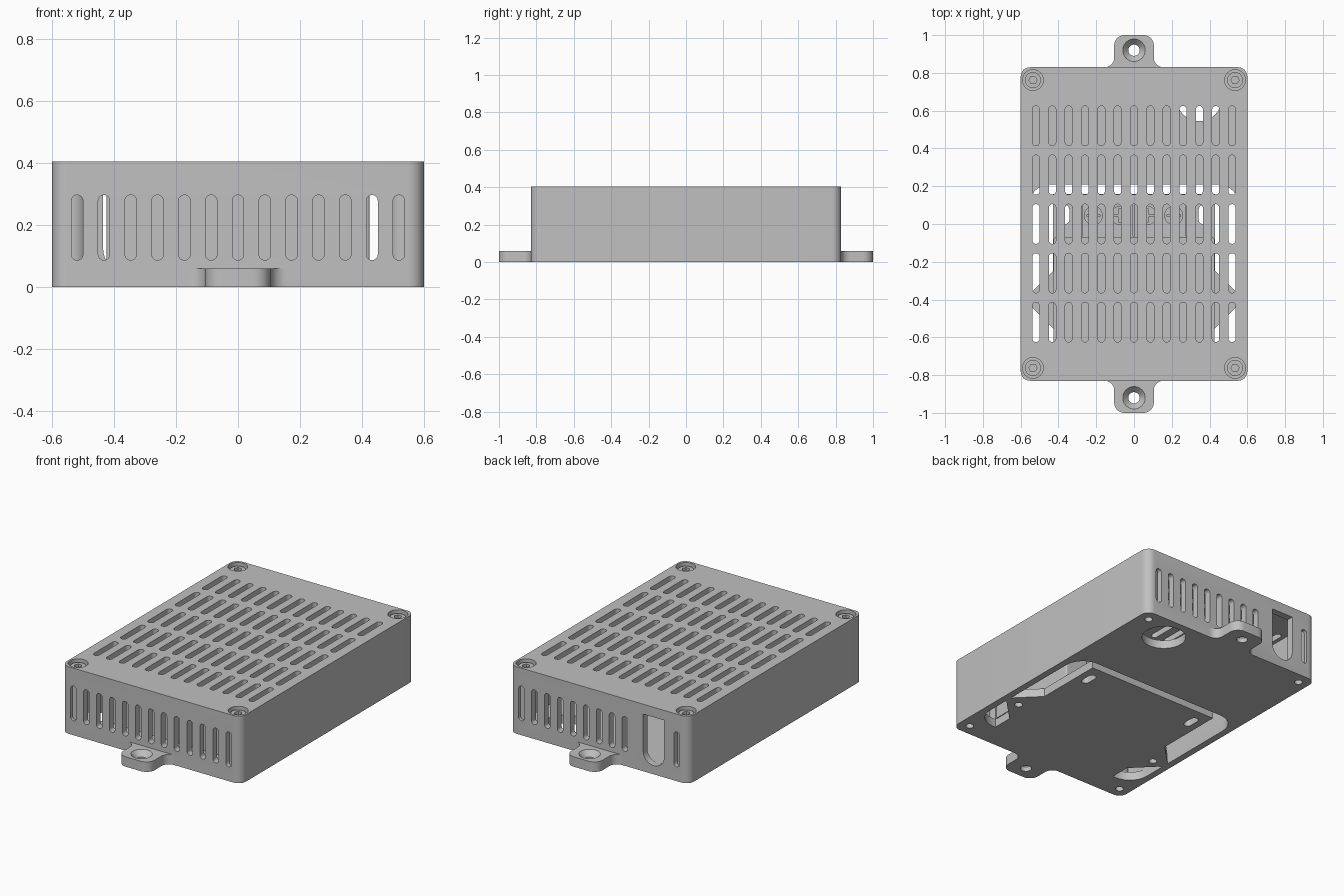
import bpy, bmesh
from math import pi, cos, sin
from mathutils import Matrix

cube = bpy.data.objects.get("Cube")
if cube:
    bpy.data.objects.remove(cube, do_unlink=True)


def material(name, rgb):
    m = bpy.data.materials.new(name)
    m.use_nodes = True
    m.diffuse_color = (*rgb, 1)
    bsdf = next(n for n in m.node_tree.nodes if n.type == 'BSDF_PRINCIPLED')
    bsdf.inputs["Base Color"].default_value = (*rgb, 1)
    return m


GREY = material("light grey", (0.53, 0.53, 0.53))
UPRIGHT = Matrix.Rotation(pi / 2, 4, 'X')   # profile y becomes z, depth becomes -y


def arc(cx, cy, r, a0, a1, n=8):
    return [(cx + r * cos(a0 + (a1 - a0) * i / n), cy + r * sin(a0 + (a1 - a0) * i / n))
            for i in range(n + 1)]


def rounded(cx, cy, w, h, r):
    pts = []
    for k, (sx, sy) in enumerate([(1, 1), (-1, 1), (-1, -1), (1, -1)]):
        pts += arc(cx + sx * (w / 2 - r), cy + sy * (h / 2 - r), r, k * pi / 2, (k + 1) * pi / 2)
    return pts


def slot(cx, cy, w, h):
    return rounded(cx, cy, w, h, w / 2 - 0.0002)


def circle(cx, cy, r, n=32):
    return arc(cx, cy, r, 0, 2 * pi, n)[:-1]


def prism(bm, pts, z0, z1, mat=None):
    lo = [bm.verts.new((x, y, z0)) for x, y in pts]
    hi = [bm.verts.new((x, y, z1)) for x, y in pts]
    bm.faces.new(lo[::-1])
    bm.faces.new(hi)
    for i in range(len(pts)):
        j = (i + 1) % len(pts)
        bm.faces.new((lo[i], lo[j], hi[j], hi[i]))
    if mat:
        bmesh.ops.transform(bm, matrix=mat, verts=lo + hi)


def to_object(bm, name):
    bmesh.ops.recalc_face_normals(bm, faces=bm.faces)
    me = bpy.data.meshes.new(name)
    bm.to_mesh(me)
    bm.free()
    me.materials.append(GREY)
    ob = bpy.data.objects.new(name, me)
    bpy.context.collection.objects.link(ob)
    return ob


def solid(name, *prisms):
    bm = bmesh.new()
    for p in prisms:
        prism(bm, *p)
    return to_object(bm, name)


def boolean(target, tool, op='DIFFERENCE'):
    mod = target.modifiers.new("cut", 'BOOLEAN')
    mod.operation, mod.solver, mod.object = op, 'EXACT', tool
    bpy.context.view_layer.update()
    dg = bpy.context.evaluated_depsgraph_get()
    me = bpy.data.meshes.new_from_object(target.evaluated_get(dg))
    target.modifiers.clear()
    target.data = me
    bpy.data.objects.remove(tool, do_unlink=True)


def mirrored(pts):
    return [(-x, y) for x, y in pts][::-1]


HEIGHT = 0.405
CORNERS = [(sx * 0.535, sy * 0.762) for sx in (1, -1) for sy in (1, -1)]
COLUMNS = [(i - 6) * 0.0865 for i in range(13)]

# Case body with mounting tabs
case = solid("case", (rounded(0, 0, 1.2, 1.66, 0.05), 0, HEIGHT))
half = (arc(0.155, 0.88, 0.05, 1.5 * pi, pi) + arc(0.05, 0.945, 0.055, 0, pi / 2))
tab = [(0.155, 0.8)] + half + mirrored(half) + [(-0.155, 0.8)]
flipped = [(x, -y) for x, y in tab][::-1]
boolean(case, solid("tabs", (tab, 0, 0.06), (flipped, 0, 0.06)), 'UNION')

# Hollow interior
boolean(case, solid("cavity", (rounded(0, 0, 1.12, 1.58, 0.03), 0.05, 0.355)))

# Vent slots in the lid and in both end walls, with the cable notch at the back
cuts = [(slot(x, (r - 2) * 0.26, 0.037, 0.21), 0.33, 0.45) for x in COLUMNS for r in range(5)]
cuts += [(slot(x, 0.192, 0.037, 0.21), 0.7, 0.9, UPRIGHT) for x in COLUMNS]
cuts += [(slot(x, 0.192, 0.037, 0.21), -0.9, -0.7, UPRIGHT)
         for i, x in enumerate(COLUMNS) if i not in (1, 2, 3)]
notch = arc(-0.365, 0.122, 0.07, pi, 2 * pi, 16) + [(-0.295, 0.345), (-0.435, 0.345)]
cuts.append((notch, -0.9, -0.7, UPRIGHT))
# Screw recesses in the lid
cuts += [(circle(x, y, 0.055), 0.36, 0.45) for x, y in CORNERS]
boolean(case, solid("vent_cutter", *cuts))

# Floor openings around the mounting plate
side = [(0.43, 0.16), (0.43, -0.25), (0.56, -0.38)] + arc(0.44, 0.09, 0.12, 0, pi / 2)
around = side + mirrored(side)
pocket = [(0.42, -0.56), (0.42, -0.68)] + arc(0.44, -0.56, 0.12, 1.5 * pi, 2 * pi) + [(0.56, -0.42)]
floor_cuts = [(around, -0.05, 0.07), (circle(0.345, 0.665, 0.12, 40), -0.05, 0.07)]
floor_cuts += [(p, -0.05, 0.07) for p in (pocket, mirrored(pocket))]
for s in (1, -1):
    floor_cuts.append((slot(s * 0.365, 0.05, 0.045, 0.1), -0.05, 0.07))
    floor_cuts.append((circle(s * 0.48, -0.412, 0.022, 20), -0.05, 0.04))
    floor_cuts.append((circle(0, s * 0.92, 0.03), -0.05, 0.1))
floor_cuts += [(circle(x, y, 0.022, 20), -0.05, 0.045) for x, y in CORNERS]
boolean(case, solid("floor_cutter", *floor_cuts))

# Countersinks in the tabs
bm = bmesh.new()
for s in (1, -1):
    bmesh.ops.create_cone(bm, cap_ends=True, segments=32, radius1=0.028, radius2=0.064,
                          depth=0.04, matrix=Matrix.Translation((0, s * 0.92, 0.045)))
boolean(case, to_object(bm, "countersink_cutter"))

# Corner posts and socket-head lid screws
parts = [case]
parts.append(solid("corner_posts", *[(circle(x, y, 0.05), 0.045, 0.357) for x, y in CORNERS]))
screws = solid("lid_screws", *[(circle(x, y, 0.042), 0.355, 0.39) for x, y in CORNERS])
boolean(screws, solid("socket_cutter", *[(circle(x, y, 0.022, 6), 0.37, 0.42) for x, y in CORNERS]))
parts.append(screws)

# Power unit inside the case
parts.append(solid("power_unit", (rounded(0, -0.37, 0.85, 0.6, 0.01), 0.048, 0.32)))

# Terminal block with dividers and cross-head screws
XS = (-0.215, -0.075, 0.07, 0.21)
block = [(rounded(0, 0.025, 0.58, 0.19, 0.005), 0.048, 0.16)]
block += [(rounded(x, 0.025, 0.015, 0.18, 0.005), 0.158, 0.23)
          for x in (-0.28, -0.145, -0.002, 0.14, 0.28)]
parts.append(solid("terminal_block", *block))
terminals = solid("terminal_screws", *[(circle(x, 0.045, 0.05), 0.159, 0.2) for x in XS])
for w, h in ((0.012, 0.07), (0.07, 0.012)):
    boolean(terminals, solid("cross_cutter",
                             *[(rounded(x, 0.045, w, h, 0.002), 0.185, 0.25) for x in XS]))
parts.append(terminals)

# Smooth rounded faces, keep crisp edges
for ob in bpy.context.selected_objects:
    ob.select_set(False)
for ob in parts:
    ob.select_set(True)
bpy.context.view_layer.objects.active = case
bpy.ops.object.shade_smooth_by_angle(angle=pi / 6)
